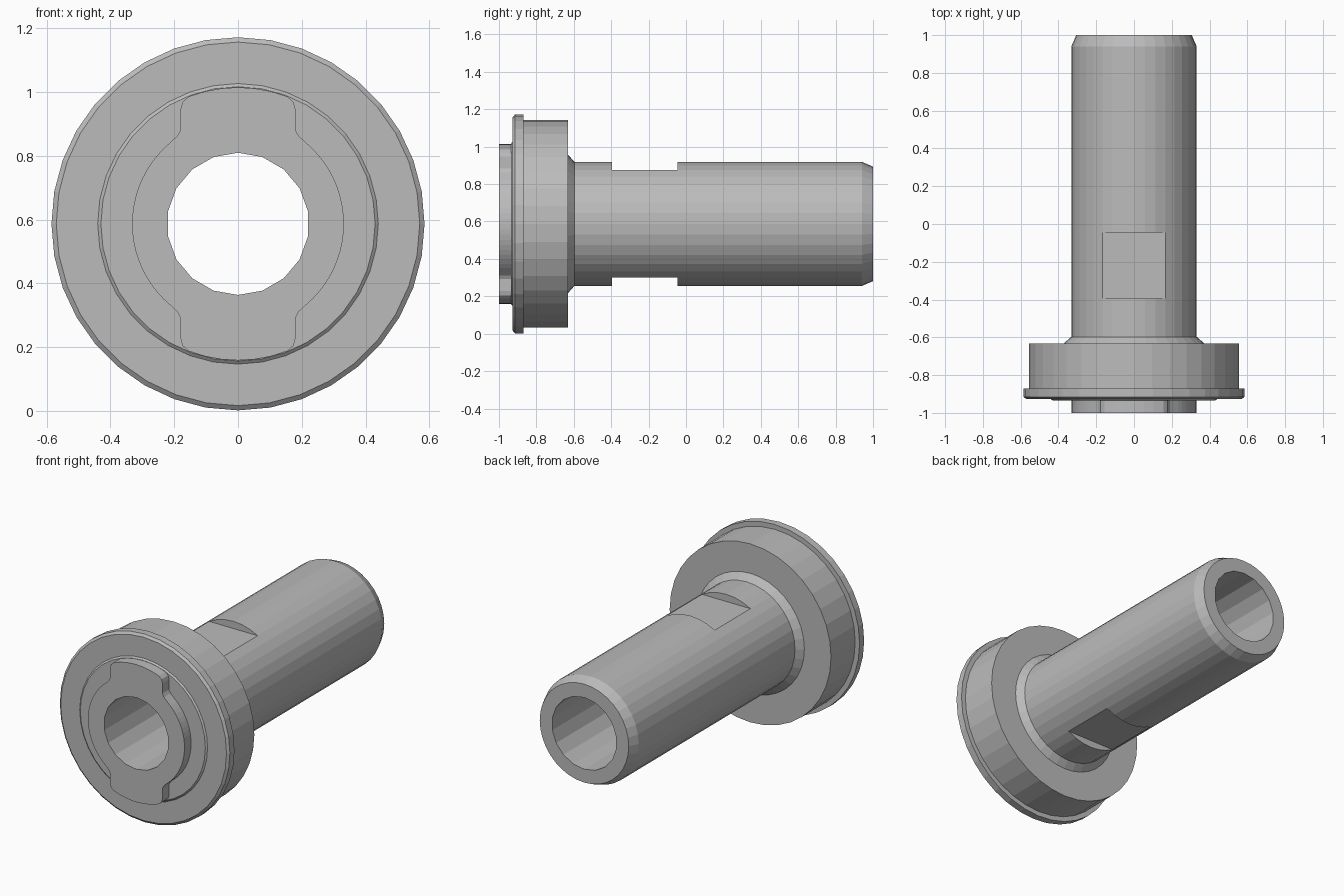
import bpy
import bmesh
from math import sin, cos, radians, tau

CZ = 0.587       # height of the shared axis
BORE = 0.223     # bore radius

if "Cube" in bpy.data.objects:
    bpy.data.objects.remove(bpy.data.objects["Cube"])

steel = bpy.data.materials.new("grey steel")
steel.use_nodes = True
grey = (0.5, 0.5, 0.5, 1)
steel.diffuse_color = grey
steel.node_tree.nodes["Principled BSDF"].inputs["Base Color"].default_value = grey


def finish(name, bm):
    """Turn a bmesh into a flat shaded object lying on the axis."""
    bmesh.ops.recalc_face_normals(bm, faces=bm.faces)
    mesh = bpy.data.meshes.new(name)
    bm.to_mesh(mesh)
    bm.free()
    mesh.materials.append(steel)
    obj = bpy.data.objects.new(name, mesh)
    obj.location.z = CZ
    bpy.context.collection.objects.link(obj)
    return obj


def lathe(name, profile, sides):
    """Revolve (radius, y) points around the y axis and cap the ends."""
    bm = bmesh.new()
    rings = []
    for r, y in profile:
        angles = [tau * i / sides for i in range(sides)]
        rings.append([bm.verts.new((r * sin(a), y, r * cos(a))) for a in angles])
    for a, b in zip(rings, rings[1:]):
        for i in range(sides):
            j = (i + 1) % sides
            bm.faces.new((a[i], a[j], b[j], b[i]))
    bm.faces.new(rings[0])
    bm.faces.new(rings[-1])
    return finish(name, bm)


def prism(name, outline, y0, y1):
    """Extrude an (x, z) outline along y."""
    bm = bmesh.new()
    face = bm.faces.new([bm.verts.new((x, y0, z)) for x, z in outline])
    new = bmesh.ops.extrude_face_region(bm, geom=[face], use_keep_orig=True)
    for v in new["geom"]:
        if isinstance(v, bmesh.types.BMVert):
            v.co.y = y1
    return finish(name, bm)


def cut(target, cutter):
    """Subtract a cutter for good and drop it."""
    cutter.hide_render = True
    mod = target.modifiers.new("cut", 'BOOLEAN')
    mod.operation = 'DIFFERENCE'
    mod.solver = 'EXACT'
    mod.object = cutter
    bpy.context.view_layer.objects.active = target
    bpy.ops.object.modifier_apply(modifier=mod.name)
    bpy.data.objects.remove(cutter)


# Flanged sleeve: raised face, rim, collar, shoulder and barrel
sleeve = lathe("flanged_sleeve", [
    (0.43, -0.935), (0.44, -0.927), (0.57, -0.927), (0.585, -0.915),
    (0.585, -0.87), (0.555, -0.87), (0.555, -0.632), (0.372, -0.632),
    (0.332, -0.597), (0.332, 0.94), (0.306, 1.0)], 36)

# Two wrench flats on the barrel, above and below
for side in (1, -1):
    box = [(-0.4, 0.287 * side), (0.4, 0.287 * side), (0.4, 0.5 * side), (-0.4, 0.5 * side)]
    cut(sleeve, prism("flat_cutter", box, -0.395, -0.045))

# Front drive ring with two rounded tabs, mirrored from one quarter
quarter = [(0.332 * cos(radians(a)), 0.332 * sin(radians(a))) for a in range(0, 51, 5)]
quarter += [(0.19, 0.276), (0.18, 0.295), (0.18, 0.36), (0.174, 0.382), (0.155, 0.399)]
quarter += [(0.428 * sin(radians(a)), 0.428 * cos(radians(a))) for a in (14, 7, 0)]
half = quarter + [(-x, z) for x, z in quarter[-2::-1]]
outline = half + [(x, -z) for x, z in half[-2:0:-1]]
ring = prism("drive_ring", outline, -1.0, -0.935)

# Through bore
for part in (sleeve, ring):
    cut(part, lathe("bore_cutter", [(BORE, -1.2), (BORE, 1.2)], 18))
